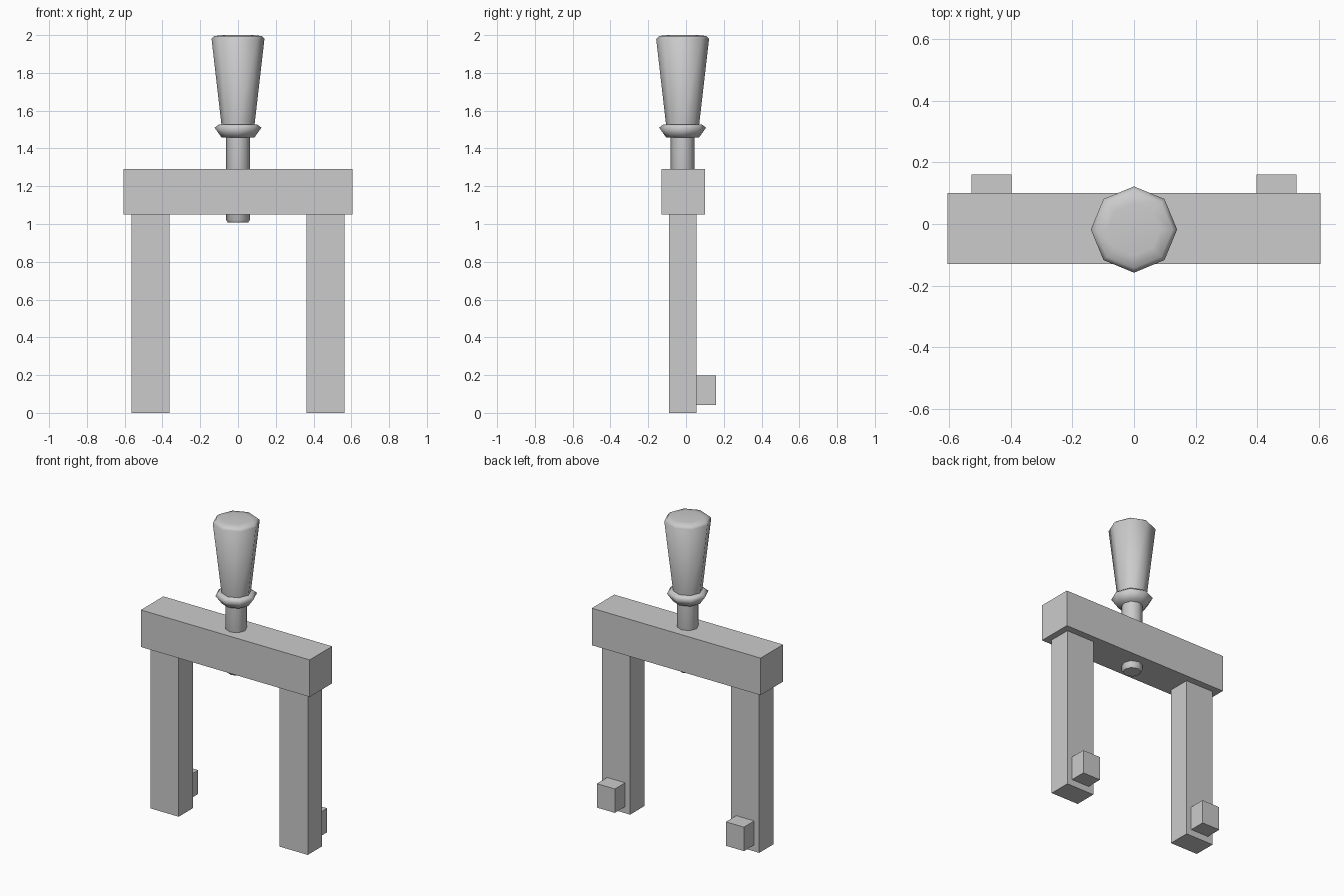
import bpy, bmesh, math

if "Cube" in bpy.data.objects:
    bpy.data.objects.remove(bpy.data.objects["Cube"])

def box(name, x0, x1, y0, y1, z0, z1):
    bpy.ops.mesh.primitive_cube_add(size=1, location=((x0+x1)/2, (y0+y1)/2, (z0+z1)/2))
    ob = bpy.context.object
    ob.name = name
    ob.scale = (x1-x0, y1-y0, z1-z0)
    bpy.ops.object.transform_apply(location=False, rotation=False, scale=True)
    return ob

def turned(name, profile, y, sides=8, angle=50):
    """Lathe a closed solid from (radius, z) points, bottom to top."""
    bm = bmesh.new()
    rings = []
    for r, z in profile:
        rings.append([bm.verts.new((r*math.cos(2*math.pi*i/sides),
                                    r*math.sin(2*math.pi*i/sides), z)) for i in range(sides)])
    for a, b in zip(rings, rings[1:]):
        for i in range(sides):
            j = (i+1) % sides
            bm.faces.new((a[i], a[j], b[j], b[i]))
    bm.faces.new(rings[0][::-1])
    bm.faces.new(rings[-1])
    me = bpy.data.meshes.new(name)
    bm.to_mesh(me)
    bm.free()
    ob = bpy.data.objects.new(name, me)
    bpy.context.collection.objects.link(ob)
    ob.location.y = y
    bpy.ops.object.select_all(action='DESELECT')
    ob.select_set(True)
    bpy.context.view_layer.objects.active = ob
    bpy.ops.object.shade_smooth_by_angle(angle=math.radians(angle))
    return ob

# Crossbar
box("crossbar", -0.605, 0.605, -0.13, 0.10, 1.05, 1.29)

# Legs with small rear pegs near the bottom
for side, s in (("left", -1), ("right", 1)):
    xs = sorted((s*0.362, s*0.563))
    box(side + "_leg", *xs, -0.09, 0.055, 0.0, 1.05)
    xs = sorted((s*0.398, s*0.527))
    box(side + "_rear_peg", *xs, 0.055, 0.16, 0.042, 0.197)

# Shaft, collar and tapered grip share one axis
AXIS_Y = -0.018
turned("shaft", [(0.054, 1.008), (0.063, 1.021), (0.063, 1.47)], AXIS_Y)
turned("collar", [(0.087, 1.458), (0.124, 1.51), (0.10, 1.528)], AXIS_Y, angle=85)
turned("grip", [(0.087, 1.52), (0.14, 1.98), (0.125, 1.995), (0.085, 2.0)], AXIS_Y, angle=60)
